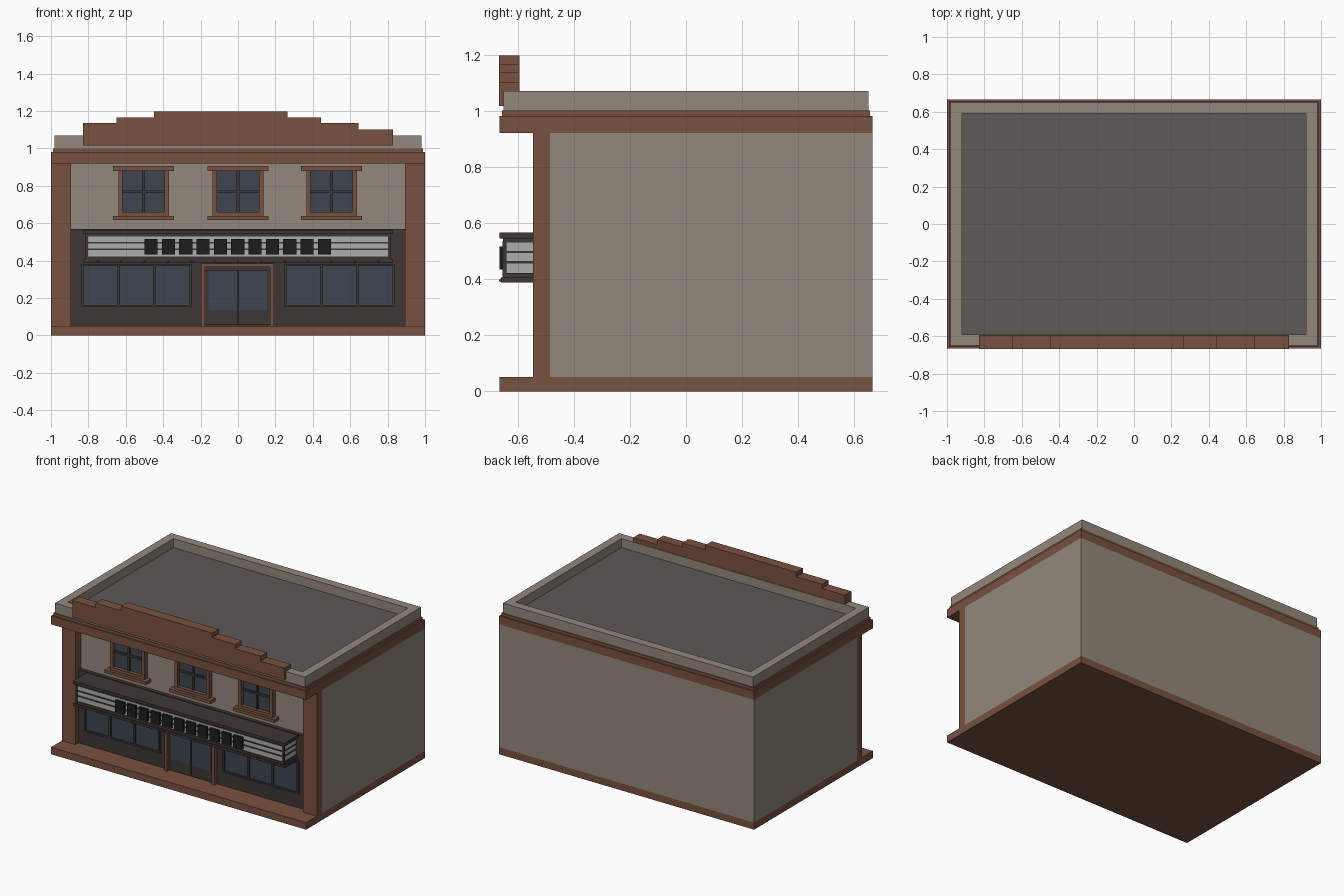
import bpy, bmesh
from mathutils import Matrix, Vector

if "Cube" in bpy.data.objects:
    bpy.data.objects.remove(bpy.data.objects["Cube"])


def material(name, rgb):
    m = bpy.data.materials.new(name)
    m.diffuse_color = (*rgb, 1)
    m.use_nodes = True
    m.node_tree.nodes["Principled BSDF"].inputs["Base Color"].default_value = m.diffuse_color
    return m


BRICK = material("brick", (0.19, 0.082, 0.05))
PLASTER = material("plaster", (0.29, 0.25, 0.20))
DARK = material("dark_trim", (0.047, 0.038, 0.034))
ROOF = material("roofing", (0.11, 0.10, 0.095))
GLASS = material("glass", (0.045, 0.062, 0.083))
WHITE = material("sign_white", (0.42, 0.43, 0.40))
BLACK = material("sign_black", (0.012, 0.013, 0.012))


def finish(name, bm, mat):
    me = bpy.data.meshes.new(name)
    bm.to_mesh(me)
    bm.free()
    me.materials.append(mat)
    ob = bpy.data.objects.new(name, me)
    bpy.context.collection.objects.link(ob)
    return ob


def boxes(name, mat, *spans):
    """One object from boxes given as (x0, x1, y0, y1, z0, z1)."""
    bm = bmesh.new()
    for x0, x1, y0, y1, z0, z1 in spans:
        mid = Vector(((x0 + x1) / 2, (y0 + y1) / 2, (z0 + z1) / 2))
        size = Matrix.Diagonal((x1 - x0, y1 - y0, z1 - z0, 1))
        bmesh.ops.create_cube(bm, size=1, matrix=Matrix.Translation(mid) @ size)
    return finish(name, bm, mat)


def ring(name, mat, outer, inner, z0, z1):
    """Rectangular ring given outer and inner half sizes."""
    bm = bmesh.new()
    loops = []
    for (hx, hy), z in ((outer, z0), (outer, z1), (inner, z1), (inner, z0)):
        loops.append([bm.verts.new((sx * hx, sy * hy, z))
                      for sx, sy in ((-1, -1), (1, -1), (1, 1), (-1, 1))])
    for a, b in zip(loops, loops[1:] + loops[:1]):
        for i in range(4):
            j = (i + 1) % 4
            bm.faces.new((a[i], a[j], b[j], b[i]))
    return finish(name, bm, mat)


def frame(x0, x1, z0, z1, w, y0, y1):
    """Four bars around a rectangular opening, w thick, inside the outline."""
    return [(x0, x0 + w, y0, y1, z0, z1), (x1 - w, x1, y0, y1, z0, z1),
            (x0 + w, x1 - w, y0, y1, z0, z0 + w), (x0 + w, x1 - w, y0, y1, z1 - w, z1)]


WALL = -0.485     # upper front wall plane
SHOP = -0.51      # shopfront plane

# Main masses
boxes("base_slab", BRICK, (-1, 1, -0.665, 0.665, 0, 0.05))
boxes("building_walls", PLASTER, (-1, 1, WALL, 0.665, 0.05, 0.92))
boxes("corner_pillars", BRICK, (-1, -0.893, -0.545, WALL, 0.05, 0.92),
      (0.893, 1, -0.545, WALL, 0.05, 0.92))
boxes("cornice", BRICK, (-1, 1, -0.665, 0.665, 0.92, 0.98))
boxes("cornice_cap", BRICK, (-0.99, 0.99, -0.655, 0.655, 0.98, 1.0))

# Roof and parapets
ring("roof_parapet", PLASTER, (0.98, 0.65), (0.92, 0.59), 1.0, 1.07)
boxes("flat_roof", ROOF, (-0.92, 0.92, -0.59, 0.59, 1.0, 1.006))
steps = [(-0.83, 1.135), (-0.65, 1.165), (-0.45, 1.197), (0.265, 1.165),
         (0.445, 1.135), (0.645, 1.10), (0.83, 0)]
boxes("stepped_gable", BRICK, *[(a[0], b[0], -0.667, -0.594, 1.017, a[1])
                                for a, b in zip(steps, steps[1:])])

# Upper windows
for i, cx in enumerate((-0.505, 0, 0.5)):
    tag = f"upper_window_{i + 1}"
    boxes(tag + "_frame", BRICK,
          (cx - 0.135, cx - 0.112, -0.52, WALL, 0.64, 0.88),
          (cx + 0.112, cx + 0.135, -0.52, WALL, 0.64, 0.88),
          (cx - 0.112, cx + 0.112, -0.52, WALL, 0.64, 0.66),
          (cx - 0.162, cx + 0.162, -0.54, WALL, 0.88, 0.905),
          (cx - 0.162, cx + 0.162, -0.54, WALL, 0.618, 0.64))
    boxes(tag + "_glass", GLASS, (cx - 0.112, cx + 0.112, -0.495, WALL, 0.66, 0.88))
    boxes(tag + "_bars", DARK,
          (cx - 0.007, cx + 0.007, -0.505, -0.495, 0.66, 0.88),
          (cx - 0.112, cx + 0.112, -0.505, -0.495, 0.762, 0.776))

# Shopfront panel with display windows on both sides
boxes("shopfront_panel", DARK, (-0.893, 0.893, SHOP, WALL, 0.05, 0.57))
for side, x0 in (("left", -0.83), ("right", 0.255)):
    w = 0.575 / 3
    boxes(side + "_display_glass", GLASS, (x0, x0 + 0.575, SHOP - 0.006, SHOP, 0.16, 0.375))
    boxes(side + "_display_frame", DARK,
          *frame(x0 - 0.008, x0 + 0.583, 0.152, 0.383, 0.012, -0.526, SHOP),
          *[(x0 + k * w - 0.007, x0 + k * w + 0.007, -0.526, SHOP, 0.164, 0.371)
            for k in (1, 2)])

# Double door
boxes("door_frame", BRICK, (-0.197, -0.177, -0.54, SHOP, 0.05, 0.384),
      (0.172, 0.192, -0.54, SHOP, 0.05, 0.384),
      (-0.177, 0.172, -0.54, SHOP, 0.366, 0.384))
boxes("door_leaves", DARK, (-0.177, -0.004, -0.52, SHOP, 0.055, 0.35),
      (0.0, 0.172, -0.52, SHOP, 0.055, 0.35))
boxes("door_glass", GLASS, (-0.158, -0.003, -0.525, -0.52, 0.135, 0.345),
      (0.005, 0.155, -0.525, -0.52, 0.135, 0.345))

# Marquee canopy with a blank sign box
boxes("marquee_top", DARK, (-0.83, 0.83, -0.665, SHOP, 0.545, 0.565))
boxes("marquee_neck", DARK, (-0.815, 0.815, -0.652, SHOP, 0.53, 0.545))
boxes("marquee_sign_box", WHITE, (-0.81, 0.81, -0.648, SHOP, 0.42, 0.53))
boxes("marquee_base", DARK, (-0.818, 0.818, -0.654, SHOP, 0.405, 0.422),
      (-0.828, 0.828, -0.66, SHOP, 0.388, 0.405))
boxes("sign_rails", DARK, *[(-0.814, 0.814, -0.653, SHOP, z - 0.004, z + 0.004)
                            for z in (0.46, 0.496)])
boxes("sign_corner_posts", DARK, *[(s * 0.81 - 0.007, s * 0.81 + 0.007, -0.654, -0.64, 0.42, 0.535)
                                   for s in (-1, 1)])
boxes("sign_tiles", BLACK, *[(c - 0.035, c + 0.035, -0.664, -0.648, 0.433, 0.516)
                             for c in (-0.465 + k * 0.0927 for k in range(11))])

# Row of bulbs along the marquee edge
bm = bmesh.new()
for k in range(13):
    bmesh.ops.create_uvsphere(bm, u_segments=8, v_segments=6, radius=0.006,
                              matrix=Matrix.Translation((-0.75 + k * 0.125, -0.66, 0.395)))
finish("marquee_bulbs", bm, BRICK)
